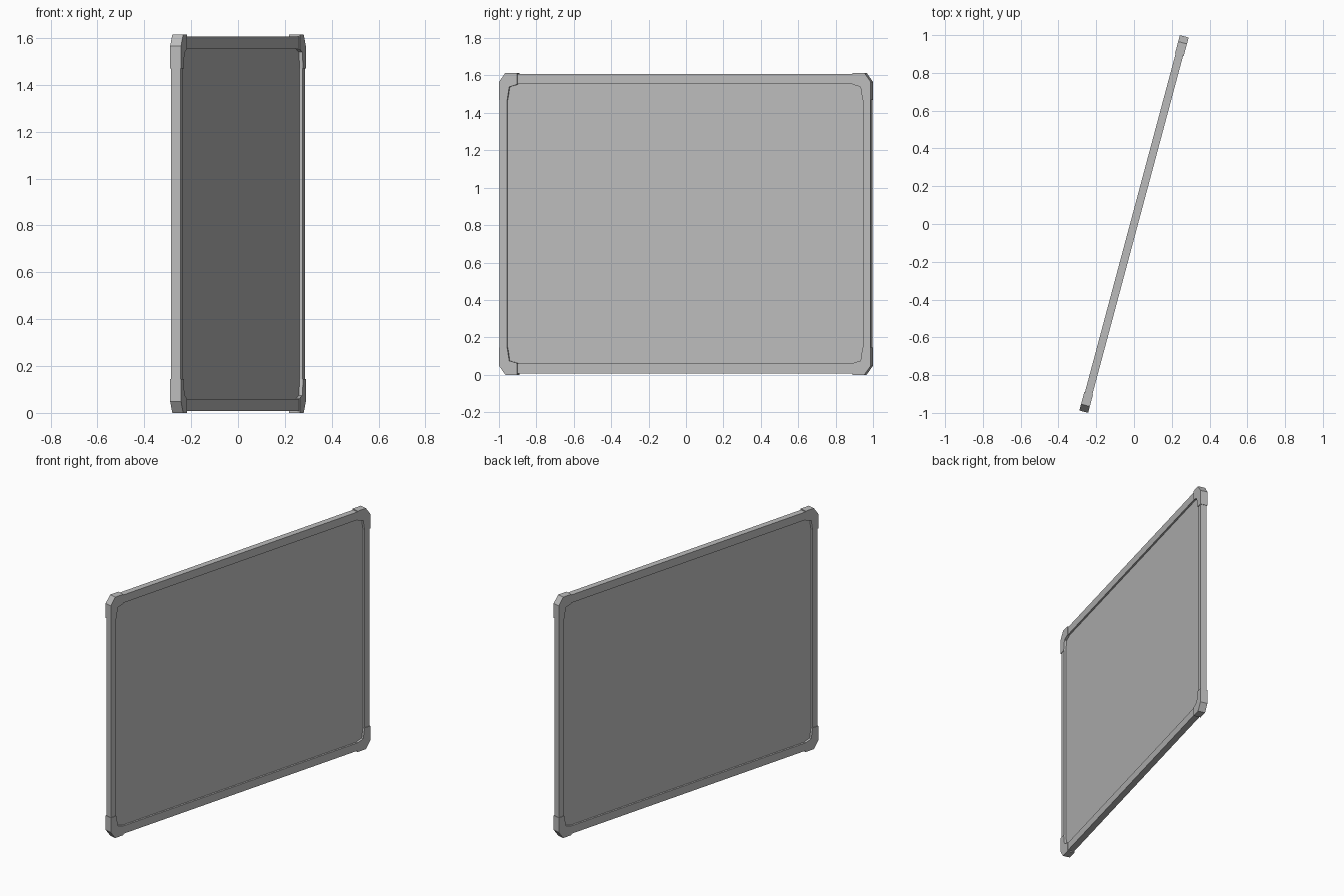
import bpy
import bmesh
import math
from mathutils import Matrix

if "Cube" in bpy.data.objects:
    bpy.data.objects.remove(bpy.data.objects["Cube"], do_unlink=True)

LENGTH, HEIGHT = 2.057, 1.614
CORNER_T, BAR_T, PANEL_T = 0.048, 0.041, 0.017
HALF = LENGTH / 2
TURN = Matrix.Rotation(math.radians(75), 4, "Z")

grey = bpy.data.materials.new("light_grey")
grey.use_nodes = True
grey.diffuse_color = (0.5, 0.5, 0.5, 1)
grey.node_tree.nodes["Principled BSDF"].inputs["Base Color"].default_value = (0.5, 0.5, 0.5, 1)


def slab(name, outline, thickness):
    """Extrude an outline of (along, up) points evenly about the board's mid plane."""
    bm = bmesh.new()
    face = bm.faces.new([bm.verts.new((u, -thickness / 2, z)) for u, z in outline])
    grown = bmesh.ops.extrude_face_region(bm, geom=[face])["geom"]
    moved = [g for g in grown if isinstance(g, bmesh.types.BMVert)]
    bmesh.ops.translate(bm, verts=moved, vec=(0, thickness, 0))
    bmesh.ops.recalc_face_normals(bm, faces=bm.faces)
    bm.transform(TURN)
    mesh = bpy.data.meshes.new(name)
    bm.to_mesh(mesh)
    bm.free()
    mesh.materials.append(grey)
    obj = bpy.data.objects.new(name, mesh)
    bpy.context.collection.objects.link(obj)
    return obj


def box(name, u0, u1, z0, z1, thickness):
    return slab(name, [(u0, z0), (u1, z0), (u1, z1), (u0, z1)], thickness)


# Recessed writing panel
box("panel", -HALF + 0.03, HALF - 0.03, 0.03, HEIGHT - 0.03, PANEL_T)

# Frame rails, their ends tucked into the corner caps
box("bottom_rail", -HALF + 0.06, HALF - 0.06, 0.007, 0.06, BAR_T)
box("top_rail", -HALF + 0.06, HALF - 0.06, HEIGHT - 0.06, HEIGHT - 0.007, BAR_T)
box("near_rail", -HALF + 0.003, -HALF + 0.044, 0.08, HEIGHT - 0.08, BAR_T)
box("far_rail", HALF - 0.044, HALF - 0.003, 0.08, HEIGHT - 0.08, BAR_T)

# Chamfered corner caps, measured inward from each outer corner
CAP = [(0, 0.048), (0.035, 0), (0.1, 0), (0.1, 0.062),
       (0.056, 0.075), (0.045, 0.145), (0, 0.145)]
for side, side_name in ((-1, "near"), (1, "far")):
    for top, level in ((False, "bottom"), (True, "top")):
        outline = [(side * (HALF - u), HEIGHT - z if top else z) for u, z in CAP]
        slab(f"{level}_{side_name}_corner_cap", outline, CORNER_T)
